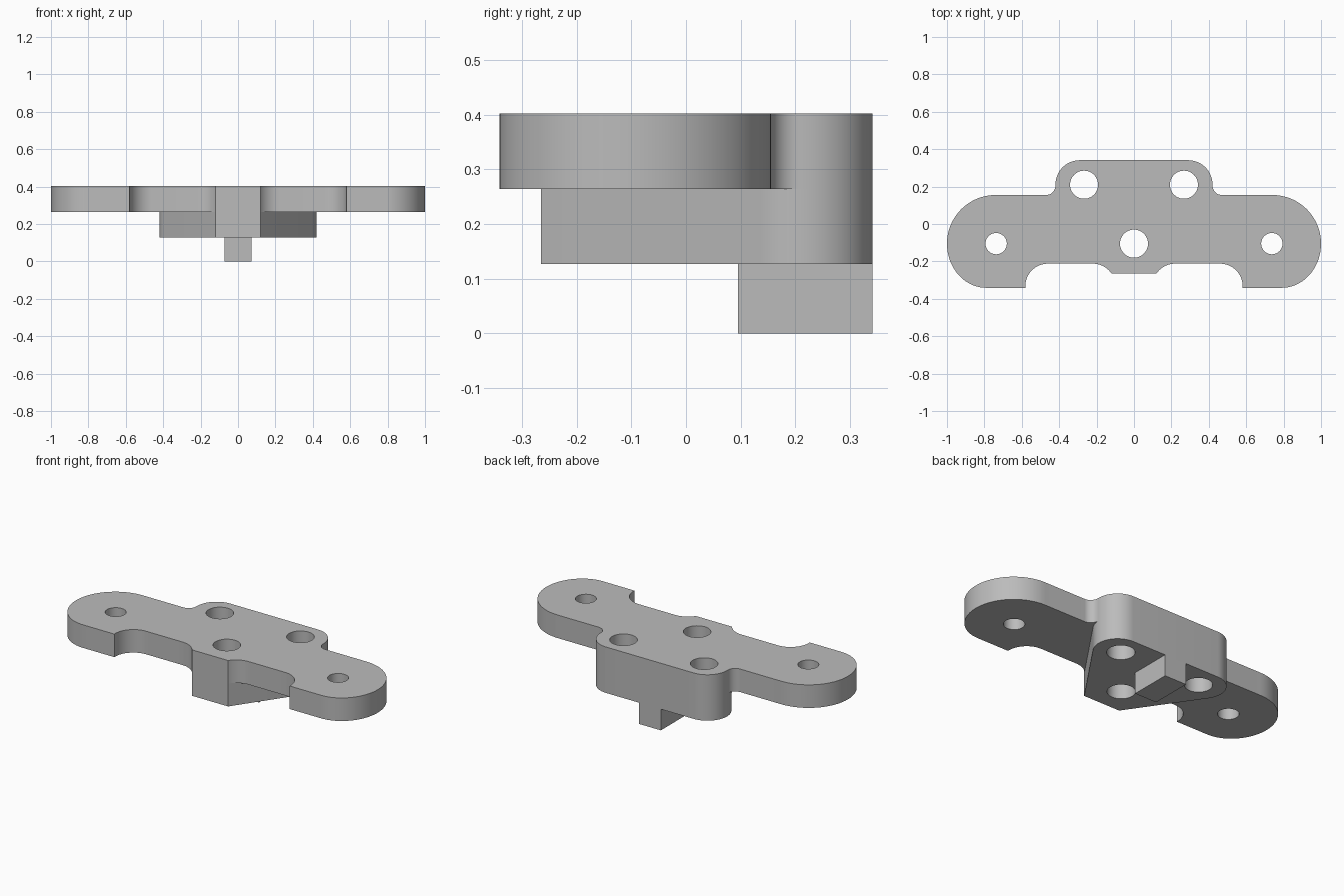
import bpy, bmesh, math

if "Cube" in bpy.data.objects:
    bpy.data.objects.remove(bpy.data.objects["Cube"])

grey = bpy.data.materials.new("light grey")
grey.diffuse_color = (0.5, 0.5, 0.5, 1)
grey.use_nodes = True
grey.node_tree.nodes["Principled BSDF"].inputs["Base Color"].default_value = grey.diffuse_color


def arc(cx, cy, rx, a0, a1, n=16, ry=None):
    ry = ry or rx
    angles = [math.radians(a0 + (a1 - a0) * i / n) for i in range(n + 1)]
    return [(cx + rx * math.cos(a), cy + ry * math.sin(a)) for a in angles]


def mirrored(half):
    # Right half running from front to back, closed by its mirror image
    return half + [(-x, y) for x, y in reversed(half)]


def hole(x, y, r):
    return arc(x, y, r, 0, 360, 48)[:-1]


def prism(name, loops, z0, z1):
    # Filled flat curve with holes, extruded and turned into a clean mesh
    curve = bpy.data.curves.new(name + "_profile", 'CURVE')
    curve.dimensions = '2D'
    curve.fill_mode = 'BOTH'
    curve.extrude = (z1 - z0) / 2
    for loop in loops:
        spline = curve.splines.new('POLY')
        spline.points.add(len(loop) - 1)
        for p, (x, y) in zip(spline.points, loop):
            p.co = (x, y, 0, 1)
        spline.use_cyclic_u = True
    temp = bpy.data.objects.new(name + "_profile", curve)
    bpy.context.collection.objects.link(temp)
    deps = bpy.context.evaluated_depsgraph_get()
    mesh = bpy.data.meshes.new_from_object(temp.evaluated_get(deps))
    bpy.data.objects.remove(temp)

    bm = bmesh.new()
    bm.from_mesh(mesh)
    bmesh.ops.remove_doubles(bm, verts=bm.verts, dist=1e-5)
    bmesh.ops.translate(bm, verts=bm.verts, vec=(0, 0, (z0 + z1) / 2))
    bmesh.ops.recalc_face_normals(bm, faces=bm.faces)
    bm.to_mesh(mesh)
    bm.free()
    mesh.materials.clear()
    mesh.materials.append(grey)
    obj = bpy.data.objects.new(name, mesh)
    bpy.context.collection.objects.link(obj)
    bpy.ops.object.select_all(action='DESELECT')
    obj.select_set(True)
    bpy.context.view_layer.objects.active = obj
    bpy.ops.object.shade_smooth_by_angle(angle=math.radians(30))
    return obj


Z_KEY, Z_BODY, Z_TOP = 0.127, 0.264, 0.402
centre_holes = [hole(0, -0.105, 0.075), hole(0.267, 0.21, 0.075), hole(-0.267, 0.21, 0.075)]
wing_holes = [hole(s * 0.737, -0.105, 0.057) for s in (-1, 1)]

# Top plate: front tab, scooped recess, rounded wing, filleted rear hump
plate = ([(0.12, -0.265)]
         + arc(0.22, -0.333, 0.121, 145, 90, 10)
         + arc(0.46, -0.333, 0.121, 90, 0)
         + [(0.581, -0.341)]
         + arc(0.79, -0.105, 0.21, -90, 0, 20, ry=0.236)
         + arc(0.74, -0.105, 0.26, 0, 90, 20)
         + arc(0.47, 0.205, 0.05, 270, 180, 12)
         + arc(0.29, 0.211, 0.13, 0, 90))
prism("top_plate", [mirrored(plate)] + wing_holes + centre_holes, Z_BODY, Z_TOP)

# Tapered body: rear corners run tangentially to the narrow front face
body = [(0.12, -0.265)] + arc(0.29, 0.211, 0.13, -34.6, 90, 22)
prism("tapered_body", [mirrored(body)] + centre_holes, Z_KEY, Z_BODY)

# Locating key below the rear edge
prism("locating_key", [mirrored([(0.072, 0.095), (0.072, 0.341)])], 0, Z_KEY)
